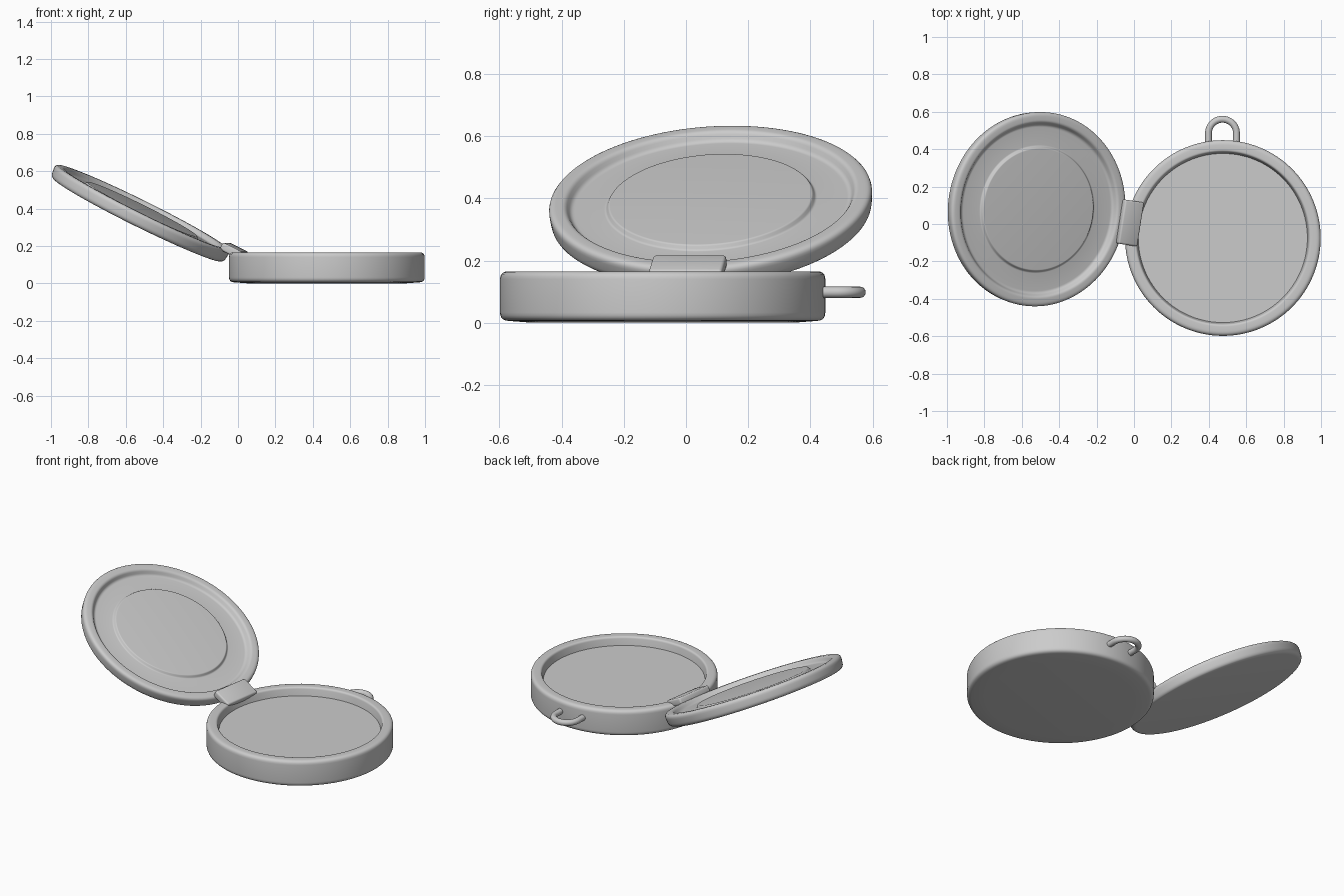
import bpy, bmesh, math
from mathutils import Vector, Matrix

cube = bpy.data.objects.get("Cube")
if cube:
    bpy.data.objects.remove(cube, do_unlink=True)

# Single metal colour
metal = bpy.data.materials.new("grey_metal")
metal.use_nodes = True
GREY = (0.6, 0.6, 0.6, 1)
metal.diffuse_color = GREY
metal.node_tree.nodes["Principled BSDF"].inputs["Base Color"].default_value = GREY


def finish(name, bm, matrix, angle=40):
    """Turn a bmesh into a smooth-shaded object placed by matrix."""
    bmesh.ops.recalc_face_normals(bm, faces=bm.faces)
    mesh = bpy.data.meshes.new(name)
    bm.to_mesh(mesh)
    bm.free()
    mesh.materials.append(metal)
    obj = bpy.data.objects.new(name, mesh)
    bpy.context.collection.objects.link(obj)
    obj.matrix_world = matrix
    bpy.ops.object.select_all(action='DESELECT')
    obj.select_set(True)
    bpy.context.view_layer.objects.active = obj
    bpy.ops.object.shade_smooth_by_angle(angle=math.radians(angle))
    return obj


def rounded(corners, steps=5):
    """Round each (radius, height, fillet) corner of a profile."""
    pts = []
    for i, (r, z, f) in enumerate(corners):
        p = Vector((r, 0, z))
        if f == 0:
            pts.append(p)
            continue
        ends = [Vector((corners[j][0], 0, corners[j][1])) for j in (i - 1, i + 1)]
        a, b = [p + (e - p).normalized() * f for e in ends]
        for k in range(steps + 1):
            t = k / steps
            pts.append(a * (1 - t) ** 2 + p * 2 * t * (1 - t) + b * t * t)
    return pts


def lathe(name, corners, matrix, segments=128):
    bm = bmesh.new()
    verts = [bm.verts.new(p) for p in rounded(corners)]
    edges = [bm.edges.new(pair) for pair in zip(verts, verts[1:])]
    bmesh.ops.spin(bm, geom=verts + edges, axis=(0, 0, 1), cent=(0, 0, 0),
                   angle=math.tau, steps=segments)
    bmesh.ops.remove_doubles(bm, verts=bm.verts, dist=1e-5)
    return finish(name, bm, matrix)


# Shallow case with a recessed floor
base_centre = Vector((0.475, -0.075, 0))
lathe("base_case", [
    (0, 0, 0), (0.42, 0, 0), (0.523, 0.008, 0.025), (0.523, 0.165, 0.025),
    (0.462, 0.165, 0.012), (0.452, 0.115, 0), (0, 0.115, 0)],
    Matrix.Translation(base_centre))

# Open lid with a sunken ring around a raised centre, tilted about the hinge
turn = Matrix.Rotation(math.radians(-8.9), 4, 'Z') @ Matrix.Rotation(math.radians(26.6), 4, 'Y')
lathe("lid", [
    (0, 0, 0), (0.515, 0, 0.025), (0.523, 0.075, 0.025),
    (0.468, 0.075, 0.012), (0.45, 0.045, 0.012), (0.338, 0.048, 0.006),
    (0.328, 0.064, 0.005), (0, 0.064, 0)],
    Matrix.Translation((-0.54, 0.083, 0.34)) @ turn)

# Hinge plate lying along the lid
bm = bmesh.new()
bmesh.ops.create_cube(bm, size=1)
bmesh.ops.scale(bm, vec=(0.115, 0.238, 0.042), verts=bm.verts)
bmesh.ops.bevel(bm, geom=bm.edges[:], offset=0.01, segments=3, profile=0.5, affect='EDGES')
finish("hinge_plate", bm, Matrix.Translation((-0.022, 0.006, 0.175)) @ turn, 30)

# Hanging loop swept along a half-ring path
path = [Vector((0.075, -0.07, 0))]
path += [Vector((0.075 * math.cos(math.pi * i / 24), 0.075 * math.sin(math.pi * i / 24), 0))
         for i in range(25)]
path.append(Vector((-0.075, -0.07, 0)))
bm = bmesh.new()
rings = []
for i, p in enumerate(path):
    along = (path[min(i + 1, len(path) - 1)] - path[max(i - 1, 0)]).normalized()
    side = along.cross(Vector((0, 0, 1)))
    rings.append([bm.verts.new(p + 0.018 * (side * math.cos(a) + Vector((0, 0, math.sin(a)))))
                  for a in (math.tau * k / 16 for k in range(16))])
for lower, upper in zip(rings, rings[1:]):
    for k in range(16):
        n = (k + 1) % 16
        bm.faces.new((lower[k], lower[n], upper[n], upper[k]))
for cap in (rings[0], rings[-1]):
    bm.faces.new(cap)
finish("hanging_loop", bm, Matrix.Translation((0.473, 0.485, 0.098)))
